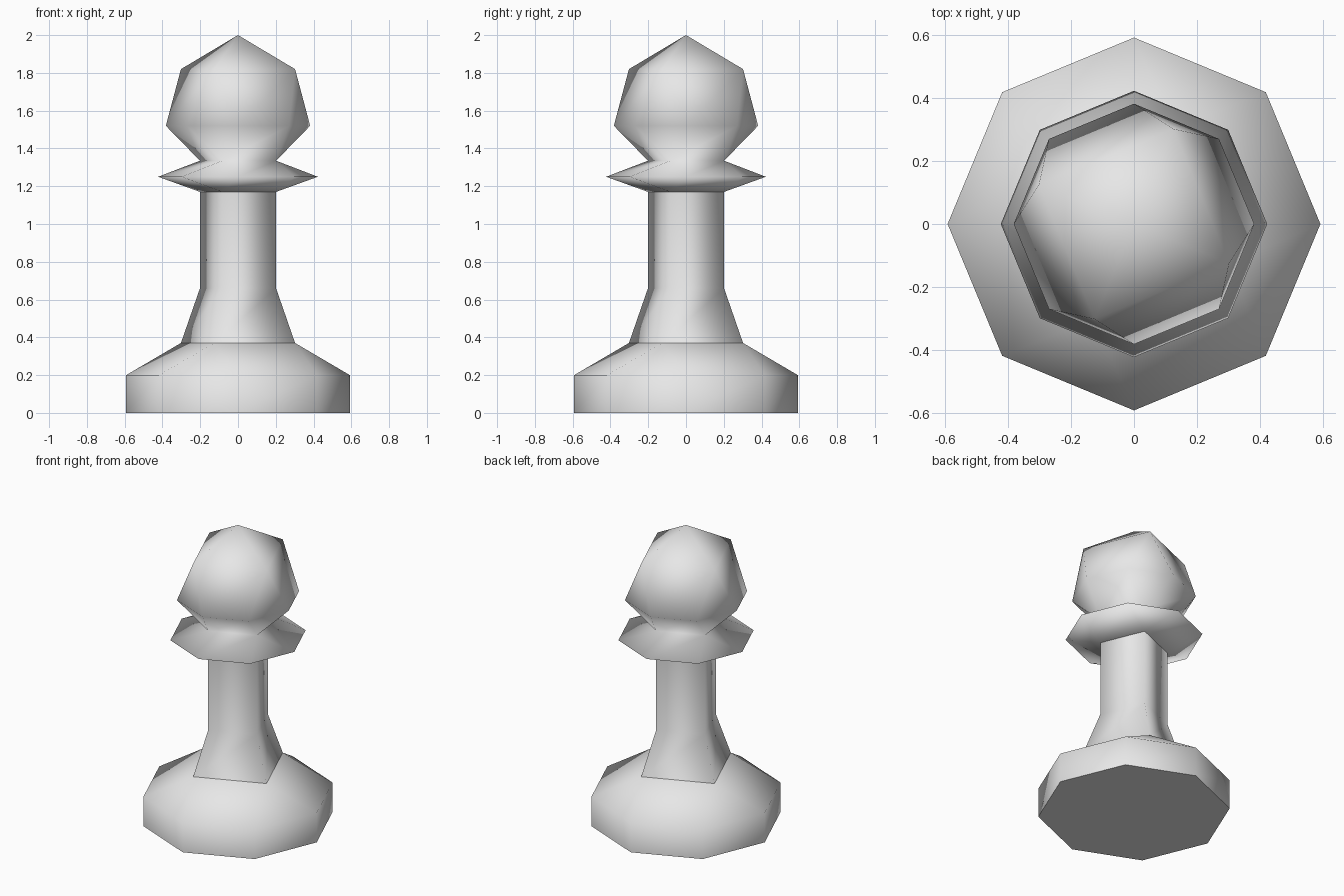
import bpy
import bmesh
from math import cos, sin, radians

cube = bpy.data.objects.get("Cube")
if cube:
    bpy.data.objects.remove(cube, do_unlink=True)

grey = bpy.data.materials.new("plain_grey")
grey.use_nodes = True
grey.diffuse_color = (0.8, 0.8, 0.8, 1)
grey.node_tree.nodes["Principled BSDF"].inputs["Base Color"].default_value = grey.diffuse_color


def ring(bm, kind, radius, z):
    """Eight slots round the axis; a square shares each corner between two slots."""
    def vert(degrees):
        a = radians(degrees)
        return bm.verts.new((radius * cos(a), radius * sin(a), z))

    if kind == "tip":
        return [vert(0)] * 8
    if kind == "octagon":
        return [vert(45 * i) for i in range(8)]
    corners = [vert(90 * i - 22.5) for i in range(4)]
    return [corners[(i + 1) // 2 % 4] for i in range(8)]


def stack(name, profile, capped=False):
    """Skin a stack of rings from bottom to top as one smooth part."""
    bm = bmesh.new()
    rings = [ring(bm, *level) for level in profile]
    for low, high in zip(rings, rings[1:]):
        for i in range(8):
            j = (i + 1) % 8
            corners = list(dict.fromkeys((low[i], low[j], high[j], high[i])))
            if len(corners) > 2:
                bm.faces.new(corners).smooth = True
    if capped:
        floor = bm.faces.new(rings[0][::-1])
        floor.smooth = False
        for edge in floor.edges:
            edge.smooth = False
    mesh = bpy.data.meshes.new(name)
    bm.to_mesh(mesh)
    bm.free()
    mesh.materials.append(grey)
    obj = bpy.data.objects.new(name, mesh)
    bpy.context.collection.objects.link(obj)
    return obj


# Wide foot with a flat underside
stack("base", [
    ("octagon", 0.592, 0),
    ("octagon", 0.592, 0.2),
    ("square", 0.327, 0.37),
], capped=True)

# Flared four-sided shaft
stack("shaft", [
    ("square", 0.327, 0.37),
    ("square", 0.218, 0.66),
    ("square", 0.218, 1.17),
])

# Thin collar flowing into the faceted head
stack("collar_and_head", [
    ("square", 0.218, 1.17),
    ("octagon", 0.423, 1.25),
    ("square", 0.218, 1.335),
    ("octagon", 0.382, 1.52),
    ("square", 0.327, 1.82),
    ("tip", 0, 2),
])
